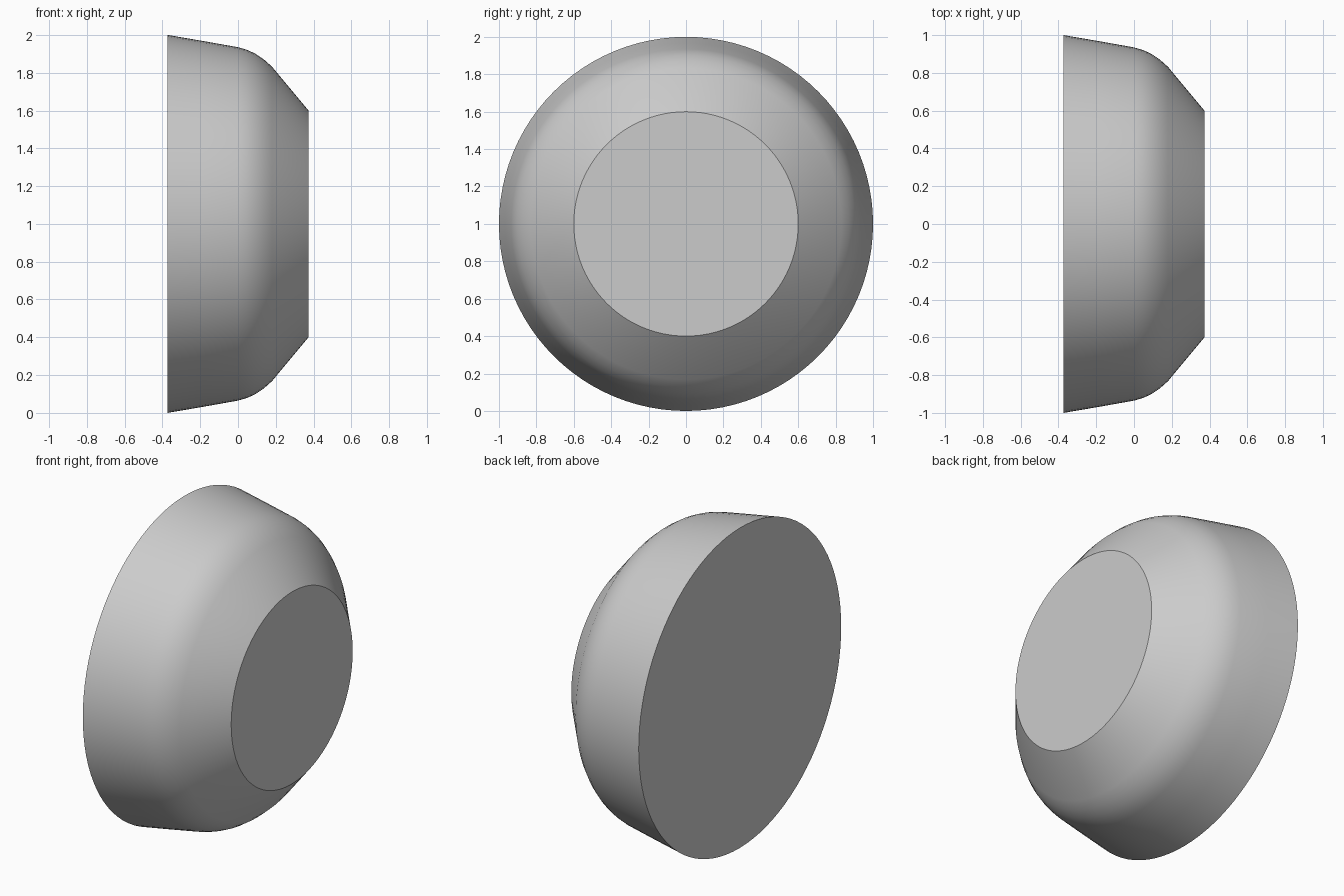
import bpy, bmesh, math

if "Cube" in bpy.data.objects:
    bpy.data.objects.remove(bpy.data.objects["Cube"])

SEGMENTS = 96
# Profile along the x axis: (x, radius), from wide back rim to flat front disc
PROFILE = [(-0.373, 1.0), (-0.18, 0.967), (0.0, 0.935), (0.045, 0.922),
           (0.09, 0.902), (0.135, 0.872), (0.18, 0.832), (0.373, 0.6)]


def lathe_x(name, profile, center_z):
    bm = bmesh.new()
    rings = []
    for x, r in profile:
        ring = []
        for i in range(SEGMENTS):
            a = 2 * math.pi * i / SEGMENTS
            ring.append(bm.verts.new((x, r * math.cos(a), center_z + r * math.sin(a))))
        rings.append(ring)
    # Side wall
    for lower, upper in zip(rings, rings[1:]):
        for i in range(SEGMENTS):
            j = (i + 1) % SEGMENTS
            bm.faces.new((lower[i], lower[j], upper[j], upper[i]))
    # Flat end caps
    bm.faces.new(rings[0])
    bm.faces.new(rings[-1])
    bmesh.ops.recalc_face_normals(bm, faces=bm.faces[:])
    mesh = bpy.data.meshes.new(name)
    bm.to_mesh(mesh)
    bm.free()
    obj = bpy.data.objects.new(name, mesh)
    bpy.context.collection.objects.link(obj)
    return obj


# Rounded, tapered knob lying on its side
body = lathe_x("rounded_knob", PROFILE, 1.0)
bpy.context.view_layer.objects.active = body
body.select_set(True)
bpy.ops.object.shade_smooth_by_angle(angle=math.radians(30))
